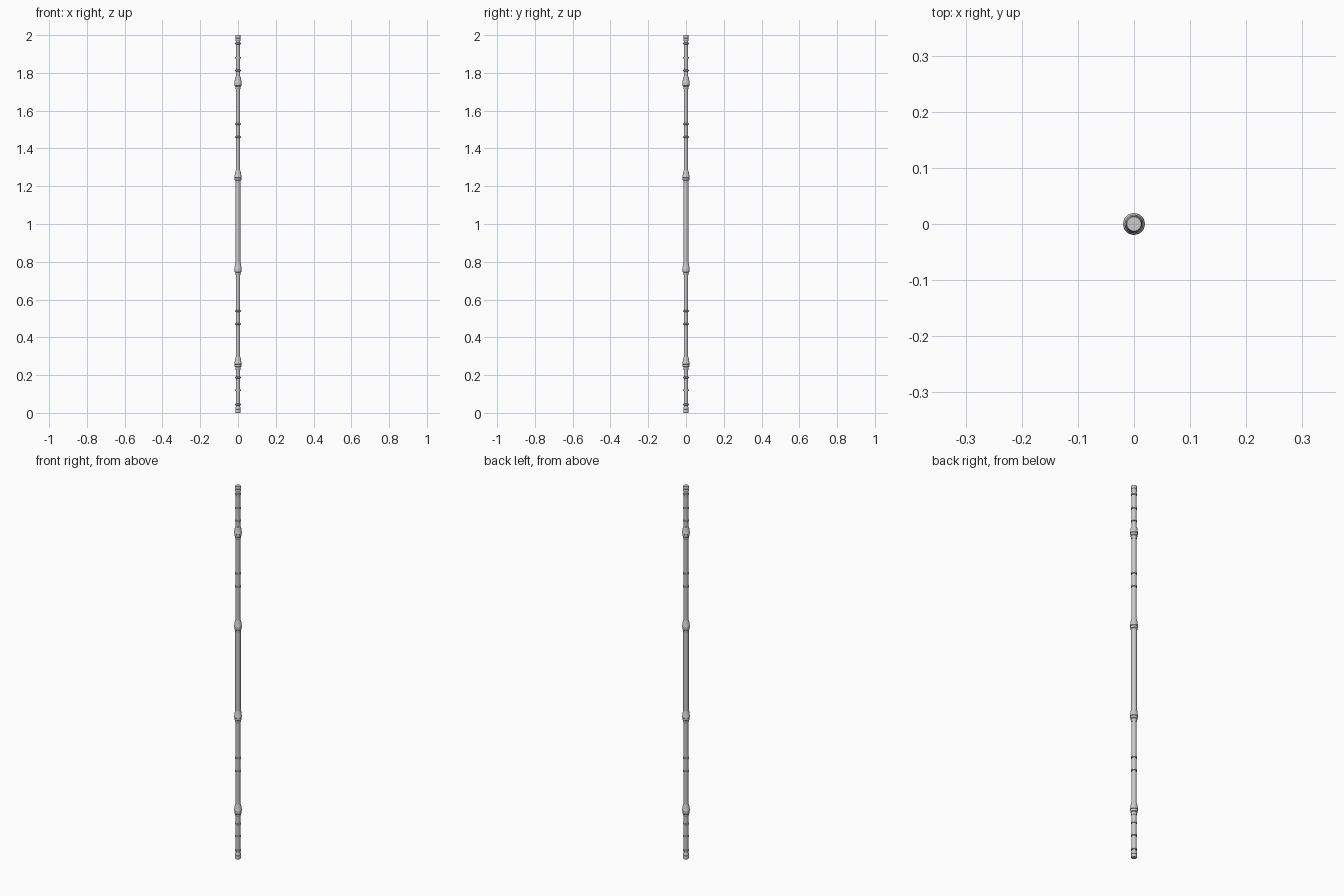
import bpy, bmesh, math

if "Cube" in bpy.data.objects:
    bpy.data.objects.remove(bpy.data.objects["Cube"])

SEG = 24

def lathe(name, prof):
    """Revolve a (radius, z) profile about the z axis and cap both ends."""
    bm = bmesh.new()
    rings = [[bm.verts.new((r * math.cos(2 * math.pi * i / SEG), r * math.sin(2 * math.pi * i / SEG), z))
              for i in range(SEG)] for r, z in prof]
    for a, b in zip(rings, rings[1:]):
        for i in range(SEG):
            j = (i + 1) % SEG
            bm.faces.new((a[i], a[j], b[j], b[i]))
    bm.faces.new(rings[0][::-1])
    bm.faces.new(rings[-1])
    bmesh.ops.recalc_face_normals(bm, faces=bm.faces)
    me = bpy.data.meshes.new(name)
    bm.to_mesh(me)
    bm.free()
    ob = bpy.data.objects.new(name, me)
    bpy.context.collection.objects.link(ob)
    bpy.context.view_layer.objects.active = ob
    ob.select_set(True)
    bpy.ops.object.shade_smooth_by_angle(angle=math.radians(35))
    ob.select_set(False)

# shaft, with a thicker middle grip
lathe("shaft", [(0.0115, 0.01), (0.0115, 1.99)])
lathe("grip", [(0.0135, 0.76), (0.0135, 1.25)])

# four large collars, all the same way up
for i, z in enumerate((0.26, 0.762, 1.247, 1.747)):
    lathe(f"collar_{i}", [(0.0125, z - 0.032), (0.0145, z - 0.028), (0.0145, z - 0.018),
                          (0.0175, z - 0.015), (0.0175, z - 0.004), (0.0195, z - 0.002),
                          (0.0195, z + 0.005), (0.0175, z + 0.008), (0.0165, z + 0.022),
                          (0.0125, z + 0.035)])

# thin rings and end caps, mirrored about the middle
for side, s in (("lower", -1), ("upper", 1)):
    for i, d in enumerate((0.46, 0.53, 0.812, 0.88, 0.955)):
        z = 1 + s * d
        lathe(f"{side}_ring_{i}", [(0.0115, z - 0.005), (0.0148, z - 0.003),
                                   (0.0148, z + 0.003), (0.0115, z + 0.005)])
    lathe(f"{side}_end_cap", [(r, 1 + s * d) for r, d in (
        (0.0115, 0.968), (0.0145, 0.973), (0.0145, 0.979), (0.012, 0.983),
        (0.0145, 0.987), (0.0145, 0.996), (0.0125, 1.0))])
